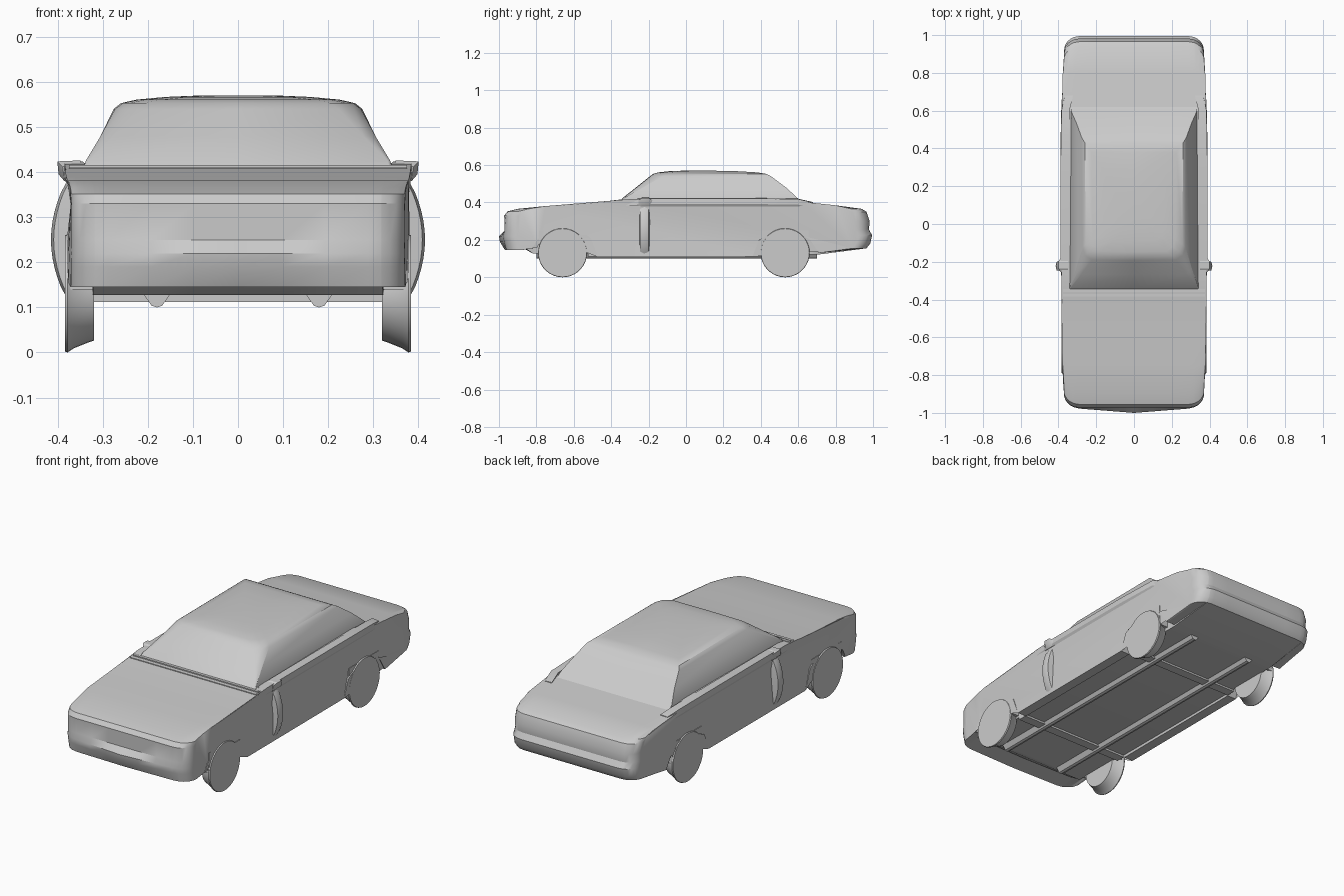
import bpy, bmesh, math

if "Cube" in bpy.data.objects:
    bpy.data.objects.remove(bpy.data.objects["Cube"])

paint = bpy.data.materials.new("plain_grey")
paint.diffuse_color = (0.6, 0.6, 0.6, 1)
paint.use_nodes = True
paint.node_tree.nodes["Principled BSDF"].inputs["Base Color"].default_value = paint.diffuse_color


def finish(name, bm, angle=30):
    """Turn a bmesh into a named, painted, smooth-by-angle object."""
    bmesh.ops.recalc_face_normals(bm, faces=bm.faces)
    me = bpy.data.meshes.new(name)
    bm.to_mesh(me)
    bm.free()
    ob = bpy.data.objects.new(name, me)
    bpy.context.collection.objects.link(ob)
    me.materials.append(paint)
    bpy.ops.object.select_all(action='DESELECT')
    ob.select_set(True)
    bpy.context.view_layer.objects.active = ob
    bpy.ops.object.shade_smooth_by_angle(angle=math.radians(angle))
    return ob


def loft(name, rings, angle=30):
    """Skin a list of equal closed rings and cap both ends."""
    bm = bmesh.new()
    vs = [[bm.verts.new(p) for p in r] for r in rings]
    for a, b in zip(vs, vs[1:]):
        for i in range(len(a)):
            j = (i + 1) % len(a)
            bm.faces.new((a[i], a[j], b[j], b[i]))
    caps = [bm.faces.new(vs[0]), bm.faces.new(vs[-1])]
    bmesh.ops.triangulate(bm, faces=caps)
    return finish(name, bm, angle)


def box(name, x0, x1, y0, y1, z0, z1):
    rect = [(x0, y0), (x1, y0), (x1, y1), (x0, y1)]
    return loft(name, [[(x, y, z) for x, y in rect] for z in (z0, z1)])


# Body shell: side profile carried across the width
top = [(-.97, .25), (-.972, .33), (-.955, .352), (-.9, .366), (-.75, .381), (-.6, .391),
       (-.36, .41), (-.3, .418), (.2, .42), (.5, .42), (.62, .404), (.8, .385),
       (.94, .366), (.965, .35), (.982, .3), (.978, .255), (.995, .225), (.985, .18), (.965, .155)]
bottom = [(.71, .13), (.665, .2), (.63, .22), (.43, .22), (.39, .2), (.355, .11),
          (-.47, .108), (-.51, .21), (-.53, .225), (-.76, .225), (-.797, .2), (-.82, .155),
          (-.87, .16), (-.96, .145), (-.97, .19), (-.975, .22)]
profile = top + bottom


def half_width(y):
    """Plan taper of the flanks, narrowing towards both ends."""
    return 1 - .04 * abs(y) ** 3


def station(x):
    a = abs(x)
    t = max(0, (a - .3) / .085)
    corner = .075 * (1 - math.sqrt(max(0, 1 - t * t)))
    ring = []
    for y, z in profile:
        if a < .33 and -.86 < y < .75 and z < .23:      # flat floor between the wheels
            z = .122 if y > -.5 else .128
        ny = y
        if y < -.85:
            ny = y + corner
            if z < .24:                                   # pointed nose bulge
                ny -= .025 * max(0, 1 - a / .33) * (1 if z > .18 else .3)
        elif y > .85:
            ny = y - corner
        ring.append((x * half_width(y), ny, z))
    return ring


half = [0, .1, .2, .3, .329, .331, .35, .365, .376, .383, .385]
loft("body", [station(x) for x in [-h for h in reversed(half[1:])] + half])

# Cabin with raked glass, tumblehome and a gently crowned roof
levels = [(.40, .345, .335, -.355, .625), (.425, .338, .332, -.335, .595),
          (.48, .305, .305, -.265, .535), (.54, .273, .276, -.19, .455),
          (.553, .256, .26, -.172, .43), (.561, .22, .225, -.145, .38),
          (.567, .16, .16, -.09, .28), (.57, .09, .09, -.02, .15)]
rings = []
for z, wf, wr, y0, y1 in levels:
    c = .05 * min(1, max(.1, (z - .41) / .13))
    rings.append([(-wf + c, y0, z), (0, y0 - .003, z), (wf - c, y0, z),
                  (wf - c * .3, y0 + c * .5, z), (wf, y0 + c * 1.3, z),
                  (wr, y1, z), (0, y1, z), (-wr, y1, z),
                  (-wf, y0 + c * 1.3, z), (-wf + c * .3, y0 + c * .5, z)])
loft("cabin", rings, 25)

# Cowl ridges at the foot of the windscreen
for i, y in enumerate((-.385, -.36)):
    box(f"cowl_ridge_{i}", -.375, .375, y, y + .015, .39, .412 + .004 * i)

for s, side in ((-1, "left"), (1, "right")):
    # Wheels, flush with the flanks
    for y, end in ((-.66, "front"), (.53, "rear")):
        bm_rings = []
        for x, r in ((.32, .105), (.335, .11), (.365, .122), (.378, .131), (.384, .129)):
            n = 36
            bm_rings.append([(s * x, y + r * math.cos(2 * math.pi * k / n),
                              .131 + r * math.sin(2 * math.pi * k / n)) for k in range(n)])
        loft(f"wheel_{end}_{side}", bm_rings)
        # Upper tyre filling the arch
        a, b = sorted((s * .32, s * .378))
        box(f"wheel_well_{end}_{side}", a, b, y - .126, y + .126, .14, .25)

    # Shoulder lip under the side windows
    lip = [(.36, .375), (.382, .378), (.39, .392), (.388, .422), (.345, .424)]
    loft(f"shoulder_{side}", [[(s * (x - d), y, z - d) for x, z in lip]
                              for y, d in ((-.32, .008), (-.2, 0), (.35, 0), (.6, .004), (.68, .022))])

    # Door-edge ridge, bulging in the middle
    ridge = []
    for k in range(13):
        t = k / 12
        x = .382 + .033 * math.sin(math.pi * t) ** .8
        z = .125 + .25 * t
        ridge.append([(s * .36, -.25, z), (s * (x - .006), -.245, z),
                      (s * x, -.222, z), (s * (x - .006), -.2, z), (s * .36, -.19, z)])
    loft(f"door_ridge_{side}", ridge)

    # Door mirror
    loft(f"mirror_{side}", [[(s * x, y, z) for x, z in
                             ((.35, .38), (.385, .38), (.398 - d, .395), (.401 - d, .424 - d), (.35, .426 - d))]
                            for y, d in ((-.255, .012), (-.235, 0), (-.2, 0), (-.18, .012))])

    # Underbody rail
    rail = [(.15, .13), (.168, .104), (.18, .1), (.192, .104), (.21, .13)]
    loft(f"floor_rail_{side}", [[(s * x, y, z) for x, z in rail] for y in (-.8, .7)])

# Axle beams across the floor
for y, end in ((-.5, "front"), (.38, "rear")):
    box(f"axle_beam_{end}", -.33, .33, y - .025, y + .025, .112, .14)
